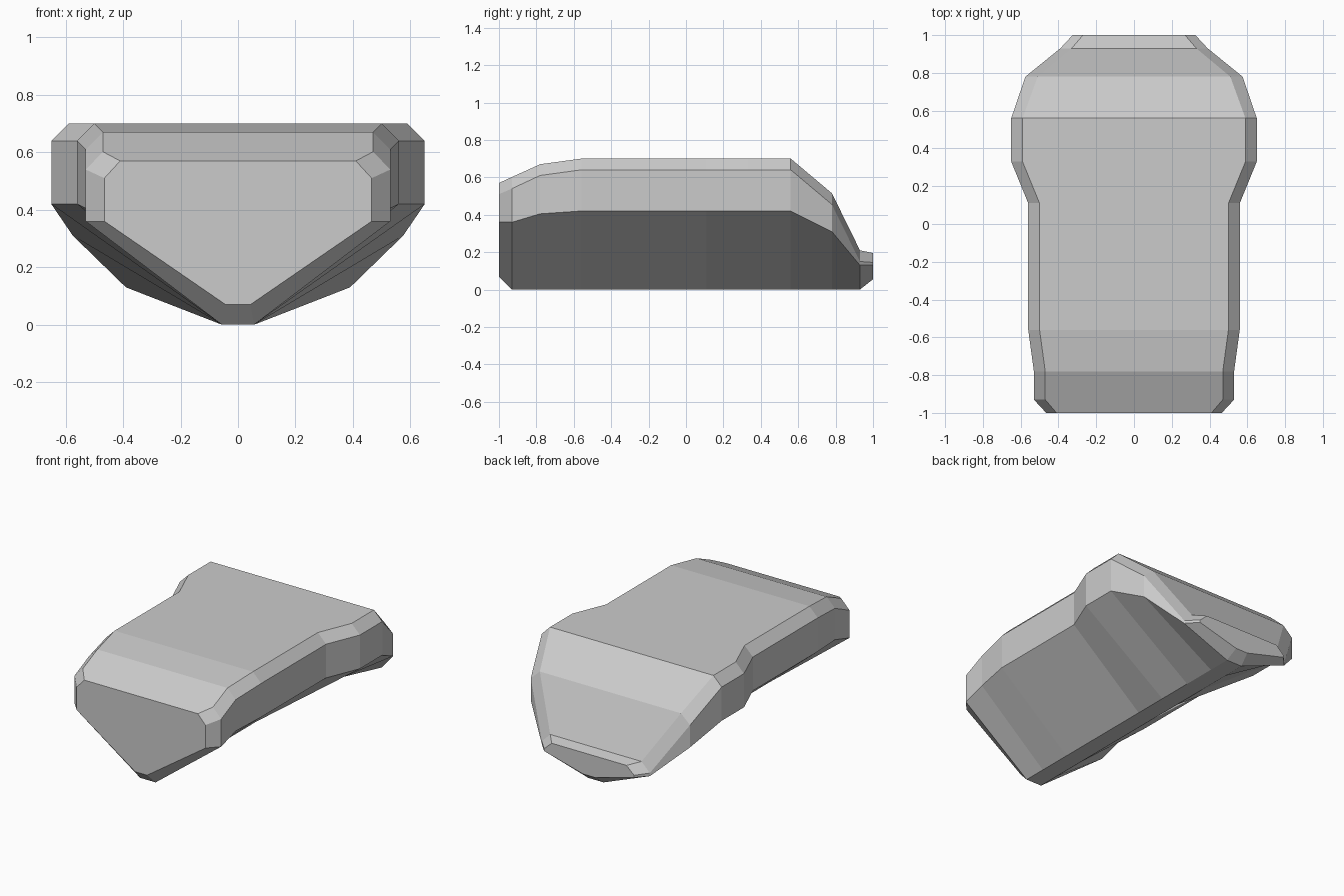
import bpy, bmesh

# Stations along the body: y, half width, keel half width,
# keel z, chine z, side top z, top z, top half width
STATIONS = [
    (-1.00, 0.465, 0.043, 0.07, 0.36, 0.51, 0.57, 0.41),
    (-0.93, 0.53, 0.056, 0.0, 0.36, 0.54, 0.602, 0.47),
    (-0.78, 0.53, 0.056, 0.0, 0.405, 0.61, 0.67, 0.47),
    (-0.56, 0.56, 0.056, 0.0, 0.42, 0.64, 0.70, 0.50),
    (0.11, 0.56, 0.056, 0.0, 0.42, 0.64, 0.70, 0.50),
    (0.33, 0.65, 0.056, 0.0, 0.42, 0.64, 0.70, 0.59),
    (0.56, 0.65, 0.056, 0.0, 0.42, 0.64, 0.70, 0.59),
    (0.78, 0.575, 0.056, 0.0, 0.31, 0.455, 0.515, 0.51),
    (0.93, 0.39, 0.056, 0.0, 0.13, 0.15, 0.21, 0.33),
    (1.00, 0.325, 0.043, 0.055, 0.13, 0.145, 0.195, 0.27),
]


def ring(bm, y, w, kw, kz, cz, sz, tz, tw):
    """Mirrored V-bottomed section with chamfered top corners."""
    half = [(kw, kz), (w, cz), (w, sz), (tw, tz)]
    pts = half + [(-x, z) for x, z in reversed(half)]
    return [bm.verts.new((x, y, z)) for x, z in pts]


# Faceted body lofted through the sections, closed at both ends
bm = bmesh.new()
rings = [ring(bm, *s) for s in STATIONS]
for a, b in zip(rings, rings[1:]):
    for i in range(len(a)):
        j = (i + 1) % len(a)
        bm.faces.new((a[i], a[j], b[j], b[i]))
bm.faces.new(rings[0])
bm.faces.new(rings[-1])
bmesh.ops.recalc_face_normals(bm, faces=bm.faces)

mesh = bpy.data.meshes.new("wedge_body")
bm.to_mesh(mesh)
bm.free()
body = bpy.data.objects.new("wedge_body", mesh)
bpy.context.collection.objects.link(body)
